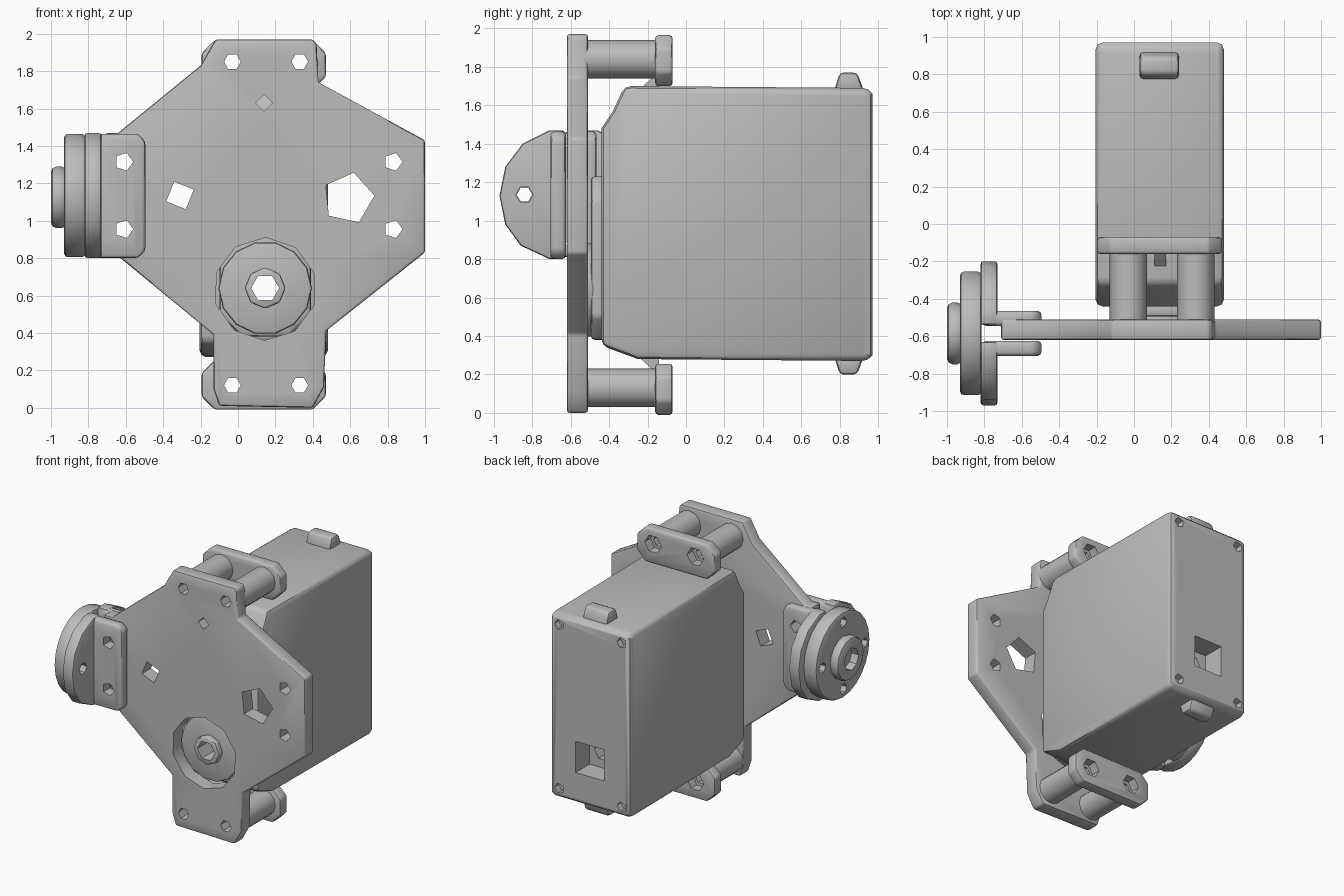
import bpy, bmesh, math
from mathutils import Vector

if "Cube" in bpy.data.objects:
    bpy.data.objects.remove(bpy.data.objects["Cube"])

grey = bpy.data.materials.new("mid grey")
grey.diffuse_color = (0.5, 0.5, 0.5, 1)
grey.use_nodes = True
grey.node_tree.nodes["Principled BSDF"].inputs["Base Color"].default_value = grey.diffuse_color


def apply_mod(o, kind, **kw):
    m = o.modifiers.new("m", kind)
    for k, v in kw.items():
        setattr(m, k, v)
    bpy.ops.object.select_all(action='DESELECT')
    bpy.context.view_layer.objects.active = o
    o.select_set(True)
    bpy.ops.object.modifier_apply(modifier=m.name)


def prism(name, pts, axis, a, b, bevel=0.0, segs=2):
    """Extrude a 2D outline from a to b. axis y: pts are (x,z); axis x: pts are (y,z)."""
    bm = bmesh.new()
    place = (lambda p, t: (t, p[0], p[1])) if axis == 'x' else (lambda p, t: (p[0], t, p[1]))
    lo = [bm.verts.new(place(p, a)) for p in pts]
    hi = [bm.verts.new(place(p, b)) for p in pts]
    n = len(pts)
    bm.faces.new(lo)
    bm.faces.new(hi)
    for i in range(n):
        j = (i + 1) % n
        bm.faces.new((lo[i], lo[j], hi[j], hi[i]))
    bmesh.ops.recalc_face_normals(bm, faces=bm.faces)
    me = bpy.data.meshes.new(name)
    bm.to_mesh(me)
    bm.free()
    o = bpy.data.objects.new(name, me)
    bpy.context.collection.objects.link(o)
    me.materials.append(grey)
    if bevel:
        apply_mod(o, 'BEVEL', width=bevel, segments=segs, limit_method='ANGLE', angle_limit=math.radians(40))
    return o


def ring(u, v, r, n, turn=0.0):
    return [(u + r * math.cos(turn + 2 * math.pi * i / n),
             v + r * math.sin(turn + 2 * math.pi * i / n)) for i in range(n)]


def rect(u0, u1, v0, v1, c=0.0):
    if not c:
        return [(u0, v0), (u1, v0), (u1, v1), (u0, v1)]
    return [(u0 + c, v0), (u1 - c, v0), (u1, v0 + c), (u1, v1 - c),
            (u1 - c, v1), (u0 + c, v1), (u0, v1 - c), (u0, v0 + c)]


def cut(o, pts, axis, a, b):
    c = prism("cutter", pts, axis, a, b)
    c.hide_render = True
    apply_mod(o, 'BOOLEAN', object=c, operation='DIFFERENCE', solver='EXACT')
    bpy.data.objects.remove(c)


SCREW_X = (-0.03, 0.33)
HUB = (0.145, 0.64)

# motor case, with chamfered front, shaft passage and rear window
body = prism("motor_case", [(-0.44, 0.35), (-0.25, 0.28), (0.95, 0.27), (0.97, 0.3), (0.97, 1.66),
                            (0.95, 1.69), (-0.32, 1.7), (-0.38, 1.57), (-0.44, 1.48)],
             'x', -0.205, 0.48, 0.035)
cut(body, ring(*HUB, 0.075, 6), 'y', -0.6, 1.1)
cut(body, rect(0.02, 0.26, 0.51, 0.75), 'y', 0.8, 1.1)
for x in (-0.13, 0.4):
    for z in (0.35, 1.61):
        cut(body, ring(x, z, 0.04, 5), 'y', 0.92, 1.1)

# rear cable lugs, above and below
for name, s in (("upper_lug", 1), ("lower_lug", -1)):
    z0 = 0.985
    prism(name, [(0.77, z0 + s * 0.69), (0.8, z0 + s * 0.785), (0.89, z0 + s * 0.785),
                 (0.925, z0 + s * 0.69)], 'x', 0.03, 0.24, 0.02)

# raised gear cover and output disc seen through the plate
cover = prism("gear_cover", rect(-0.1, 0.39, 0.38, 1.23, 0.12), 'y', -0.495, -0.42, 0.02)
disc = prism("output_disc", ring(*HUB, 0.25, 14), 'y', -0.55, -0.48, 0.015)
hub = prism("output_hub", ring(*HUB, 0.11, 8), 'y', -0.595, -0.53, 0.012)
for o in (cover, disc, hub):
    cut(o, ring(*HUB, 0.075, 6), 'y', -0.7, -0.3)

# diamond bracket plate
plate = prism("bracket_plate", [(-0.71, 0.81), (-0.64, 0.81), (-0.13, 0.39), (-0.13, 0.1), (-0.1, 0.01),
                                (0.4, 0.0), (0.46, 0.11), (0.47, 0.41), (1.0, 0.83), (1.0, 1.43),
                                (0.43, 1.74), (0.42, 1.95), (0.4, 1.97), (-0.12, 1.97), (-0.2, 1.83),
                                (-0.64, 1.47), (-0.71, 1.47)], 'y', -0.62, -0.51, 0.02)
cut(plate, ring(HUB[0], 0.635, 0.275, 10, 0.3), 'y', -0.8, -0.4)
cut(plate, ring(0.59, 1.12, 0.14, 5, 0.1), 'y', -0.8, -0.4)
cut(plate, ring(-0.31, 1.135, 0.08, 4, 0.4), 'y', -0.8, -0.4)
cut(plate, ring(0.14, 1.63, 0.045, 4), 'y', -0.8, -0.4)
for x in (-0.61, 0.83):
    for z in (0.955, 1.315):
        cut(plate, ring(x, z, 0.05, 5), 'y', -0.8, -0.4)

# mounting ears, spacers and gussets at both ends of the motor
for side, zc, s in (("upper", 1.84, 1), ("lower", 0.13, -1)):
    ear = prism(side + "_ear", rect(-0.195, 0.47, zc - 0.14, zc + 0.125, 0.07), 'y', -0.16, -0.07, 0.015)
    for x in SCREW_X:
        post = prism(side + "_spacer", ring(x, zc, 0.1, 12), 'y', -0.53, -0.14)
        for o, r in ((plate, 0.045), (post, 0.045), (ear, 0.07)):
            cut(o, ring(x, zc + 0.01 * s, r, 6), 'y', -0.8, 0.0)
    base = 0.985 + s * 0.7
    prism(side + "_gusset", [(-0.24, base), (-0.14, base), (-0.14, base + s * 0.09)], 'x', 0.11, 0.17)

# pair of L-shaped clamps on the left edge of the plate
MID = -0.585
half = [(-0.63, 1.47), (-0.71, 1.47), (-0.85, 1.4), (-0.94, 1.28), (-0.97, 1.13), (-0.94, 0.98),
        (-0.86, 0.87), (-0.71, 0.8), (-0.63, 0.8)]
for side, s in (("front", 1), ("back", -1)):
    flip = lambda y: MID + s * (y - MID)
    flange = prism(side + "_clamp_flange", [(flip(y), z) for y, z in half], 'x', -0.82, -0.73, 0.015)
    cut(flange, ring(flip(-0.84), 1.135, 0.045, 6), 'x', -1.1, -0.6)
    leg = prism(side + "_clamp_leg", rect(-0.81, -0.495, 0.8, 1.465, 0.04), 'y',
                flip(-0.705), flip(-0.625), 0.02)
    for z in (0.955, 1.315):
        cut(leg, ring(-0.61, z, 0.05, 5), 'y', -0.9, -0.3)

# round side horn with four screw holes and a bored boss
horn = prism("side_horn", ring(MID, 1.135, 0.33, 24), 'x', -0.93, -0.815, 0.02)
for i in range(4):
    a = i * math.pi / 2
    cut(horn, ring(MID + 0.255 * math.cos(a), 1.135 + 0.255 * math.sin(a), 0.04, 6), 'x', -1.1, -0.7)
boss = prism("side_horn_boss", ring(MID, 1.125, 0.165, 16), 'x', -1.0, -0.915, 0.03)
cut(boss, ring(MID, 1.125, 0.085, 8), 'x', -1.1, -0.94)

# soft shading with crisp edges
bpy.ops.object.select_all(action='SELECT')
bpy.context.view_layer.objects.active = body
bpy.ops.object.shade_smooth_by_angle(angle=math.radians(40))
